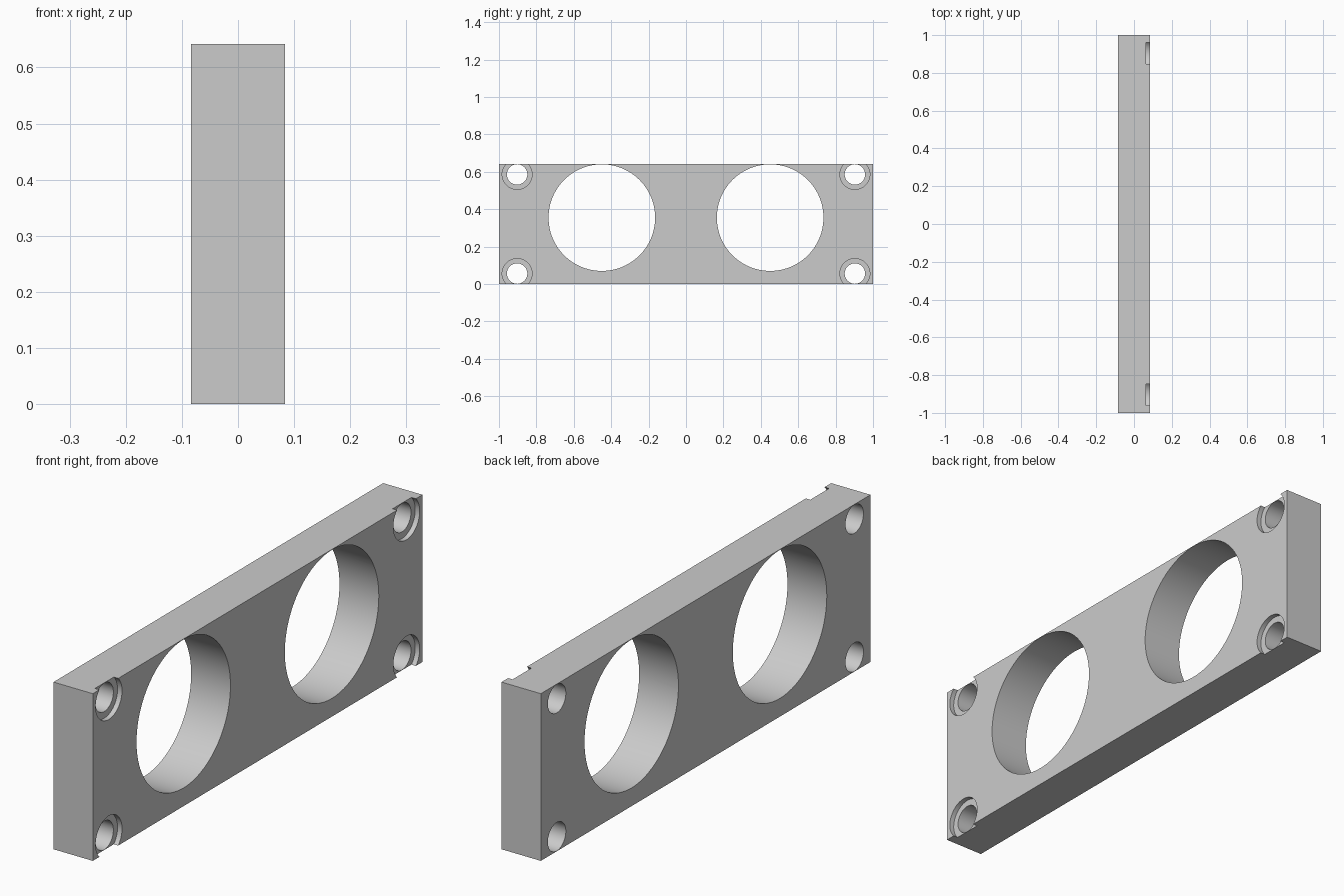
import bpy
from math import radians

cube = bpy.data.objects.get("Cube")
if cube:
    bpy.data.objects.remove(cube, do_unlink=True)

THICK, LENGTH, HEIGHT = 0.167, 2.0, 0.642
BOLT_Y, BOLT_INSET, BOLT_R = 0.903, 0.056, 0.0545
RECESS_R, RECESS_DEPTH = 0.08, 0.019
PORT_Y, PORT_Z, PORT_R = 0.45, 0.355, 0.285

grey = bpy.data.materials.new("plain grey")
grey.use_nodes = True
colour = (0.6, 0.6, 0.6, 1)
grey.diffuse_color = colour
grey.node_tree.nodes["Principled BSDF"].inputs["Base Color"].default_value = colour

# Rectangular plate
bpy.ops.mesh.primitive_cube_add(size=1, location=(0, 0, HEIGHT / 2))
plate = bpy.context.object
plate.name = "mounting_plate"
plate.scale = (THICK, LENGTH, HEIGHT)
bpy.ops.object.transform_apply(location=True, rotation=False, scale=True)
plate.data.materials.append(grey)


def drill(x, y, z, radius, depth):
    """Cut a round hole along x, centred on the given point."""
    bpy.ops.mesh.primitive_cylinder_add(vertices=96, radius=radius, depth=depth,
                                        location=(x, y, z),
                                        rotation=(0, radians(90), 0))
    cutter = bpy.context.object
    cutter.name = "hole_cutter"
    cutter.hide_render = True
    cutter.data.materials.append(grey)
    cut = plate.modifiers.new("hole", 'BOOLEAN')
    cut.operation, cut.solver, cut.object = 'DIFFERENCE', 'EXACT', cutter
    bpy.context.view_layer.objects.active = plate
    bpy.ops.object.modifier_apply(modifier=cut.name)
    bpy.data.objects.remove(cutter, do_unlink=True)


for side in (-1, 1):
    # Large through port
    drill(0, side * PORT_Y, PORT_Z, PORT_R, THICK * 2)
    # Corner bolt holes with shallow recesses that break through the edges
    for z in (BOLT_INSET, HEIGHT - BOLT_INSET):
        drill(0, side * BOLT_Y, z, BOLT_R, THICK * 2)
        drill(THICK / 2, side * BOLT_Y, z, RECESS_R, RECESS_DEPTH * 2)

# Smooth bores, sharp edges
bpy.ops.object.select_all(action='DESELECT')
plate.select_set(True)
bpy.context.view_layer.objects.active = plate
bpy.ops.object.shade_smooth_by_angle(angle=radians(30))
